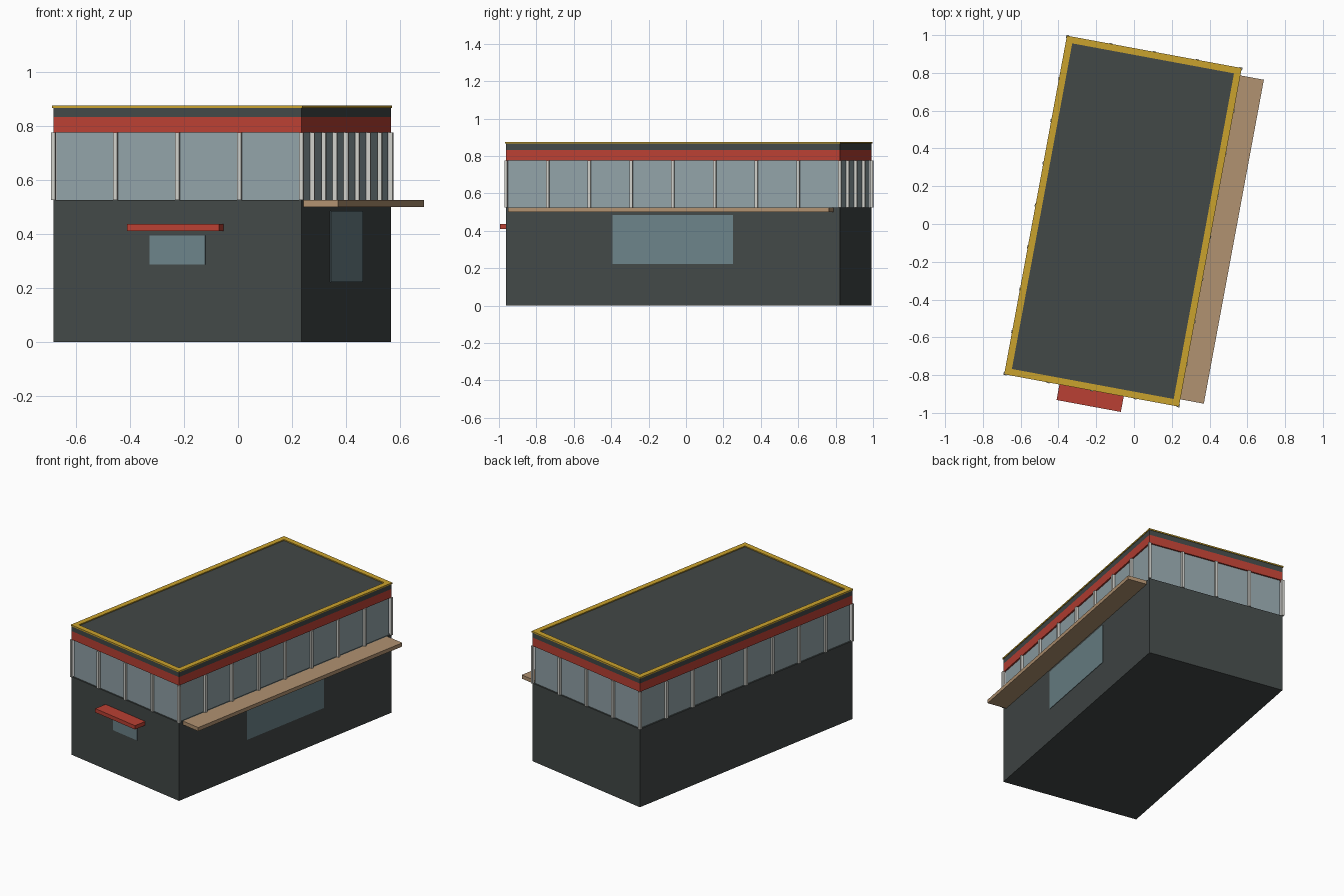
import bpy
import bmesh
from math import radians
from mathutils import Matrix

if "Cube" in bpy.data.objects:
    bpy.data.objects.remove(bpy.data.objects["Cube"], do_unlink=True)

# Building footprint, turned slightly on the ground
HX, HY = 0.4665, 0.9075
PLACE = Matrix.Translation((-0.0585, 0.015, 0)) @ Matrix.Rotation(radians(-10.5), 4, "Z")


def material(name, *rgb):
    linear = [((c / 255 + 0.055) / 1.055) ** 2.4 for c in rgb] + [1]
    mat = bpy.data.materials.new(name)
    mat.use_nodes = True
    mat.diffuse_color = linear
    mat.node_tree.nodes["Principled BSDF"].inputs["Base Color"].default_value = linear
    return mat


charcoal = material("charcoal", 66, 72, 71)
red = material("red", 186, 64, 51)
gold = material("gold", 202, 162, 45)
tan = material("tan", 177, 146, 113)
metal = material("pale metal", 207, 207, 201)
band_glass = material("band glass", 145, 162, 167)
window_glass = material("window glass", 108, 131, 137)


def boxes(name, mat, *spans):
    """One object made of boxes, each given as (x0, x1), (y0, y1), (z0, z1)."""
    bm = bmesh.new()
    for span in spans:
        mid = [(a + b) / 2 for a, b in span]
        size = [b - a for a, b in span]
        bmesh.ops.create_cube(bm, size=1, matrix=Matrix.Translation(mid) @ Matrix.Diagonal(size + [1]))
    mesh = bpy.data.meshes.new(name)
    bm.to_mesh(mesh)
    bm.free()
    mesh.materials.append(mat)
    obj = bpy.data.objects.new(name, mesh)
    obj.matrix_world = PLACE
    bpy.context.collection.objects.link(obj)
    return obj


def storey(name, mat, z0, z1, inset=0.0):
    x, y = HX - inset, HY - inset
    return boxes(name, mat, ((-x, x), (-y, y), (z0, z1)))


# Stacked storeys
storey("lower_walls", charcoal, 0, 0.525)
storey("glass_band", band_glass, 0.525, 0.775, 0.01)
storey("red_fascia", red, 0.775, 0.832)
storey("roof", charcoal, 0.832, 0.868)

# Raised edging around the roof
OUT, IN = 0.004, 0.031
edge_z = (0.866, 0.875)
long_y = (-HY - OUT, HY + OUT)
short_x = (-HX + IN, HX - IN)
boxes("roof_edging", gold,
      ((-HX - OUT, -HX + IN), long_y, edge_z),
      ((HX - IN, HX + OUT), long_y, edge_z),
      (short_x, (-HY - OUT, -HY + IN), edge_z),
      (short_x, (HY - IN, HY + OUT), edge_z))

# Square posts around the glass band: four bays across, eight along
R = 0.008
spots = [(HX * (i / 2 - 1), s * HY) for i in range(5) for s in (-1, 1)]
spots += [(s * HX, HY * (i / 4 - 1)) for i in range(1, 8) for s in (-1, 1)]
boxes("window_posts", metal,
      *[((x - R, x + R), (y - R, y + R), (0.525, 0.775)) for x, y in spots])

# Canopies and windows on the front and left sides
boxes("side_canopy", tan, ((HX, 0.597), (-0.872, 0.872), (0.5, 0.525)))
boxes("front_awning", red, ((-0.173, 0.173), (-0.995, -HY), (0.411, 0.437)))
boxes("front_window", window_glass, ((-0.105, 0.105), (-HY - 0.003, -HY + 0.002), (0.287, 0.394)))
boxes("side_window", window_glass, ((HX - 0.002, HX + 0.003), (-0.328, 0.328), (0.222, 0.484)))
